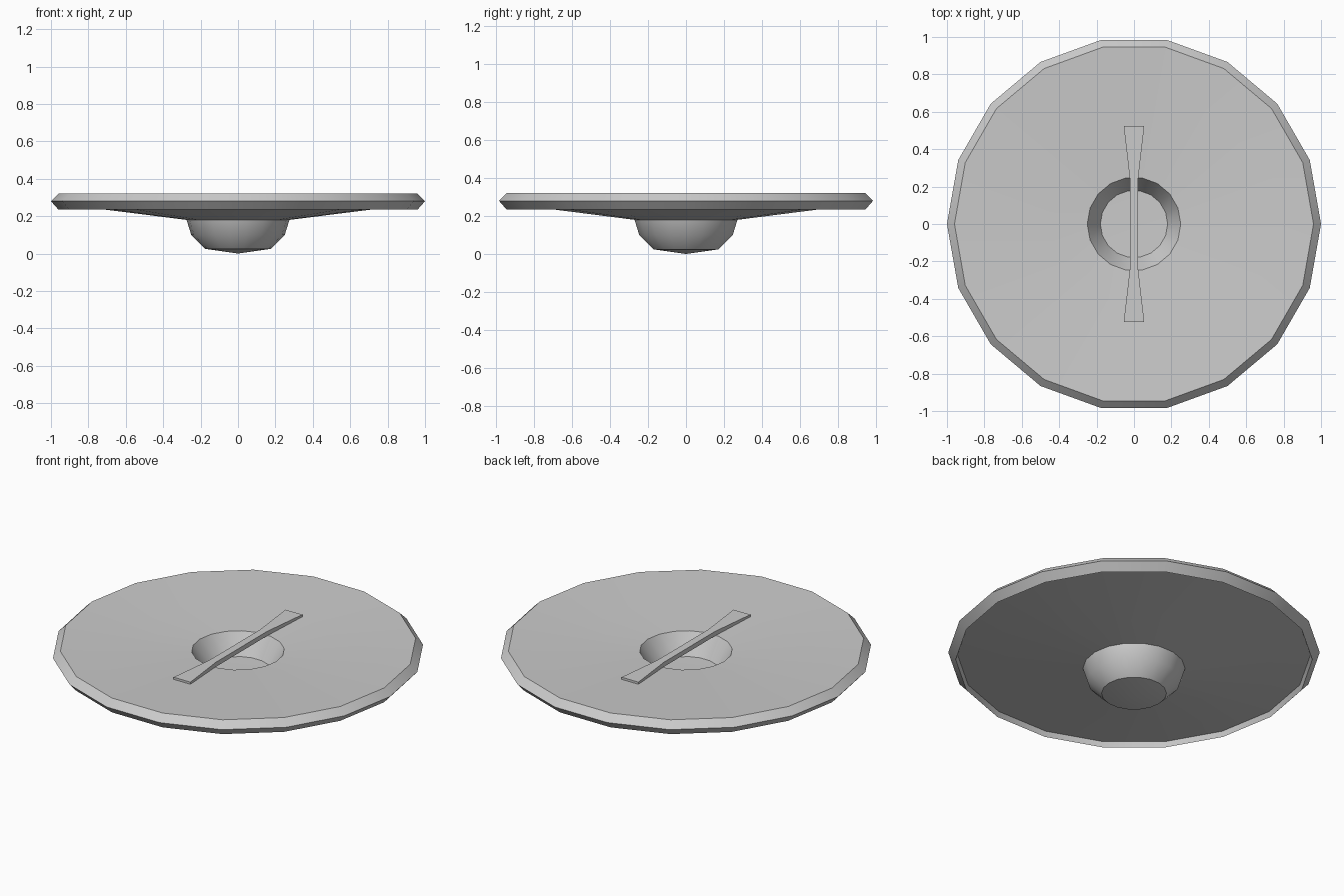
import bpy
import bmesh
from math import pi

SIDES = 18

if "Cube" in bpy.data.objects:
    bpy.data.objects.remove(bpy.data.objects["Cube"], do_unlink=True)

grey = bpy.data.materials.new("steel_grey")
grey.use_nodes = True
grey.diffuse_color = (0.6, 0.6, 0.6, 1)
grey.node_tree.nodes["Principled BSDF"].inputs["Base Color"].default_value = grey.diffuse_color


def finish(bm, name, smooth):
    """Turn a bmesh into a named, coloured object."""
    bmesh.ops.recalc_face_normals(bm, faces=bm.faces)
    mesh = bpy.data.meshes.new(name)
    bm.to_mesh(mesh)
    bm.free()
    mesh.materials.append(grey)
    obj = bpy.data.objects.new(name, mesh)
    bpy.context.collection.objects.link(obj)
    if smooth:
        bpy.ops.object.select_all(action="DESELECT")
        obj.select_set(True)
        bpy.context.view_layer.objects.active = obj
        bpy.ops.object.shade_smooth_by_angle(angle=pi / 6)
    return obj


def lathe(name, profile):
    """Revolve (radius, height) points around the z axis."""
    bm = bmesh.new()
    verts = [bm.verts.new((r, 0, z)) for r, z in profile]
    edges = [bm.edges.new(pair) for pair in zip(verts, verts[1:])]
    bmesh.ops.spin(bm, geom=verts + edges, cent=(0, 0, 0), axis=(0, 0, 1),
                   angle=2 * pi, steps=SIDES)
    bmesh.ops.remove_doubles(bm, verts=bm.verts, dist=0.0005)
    return finish(bm, name, True)


def slab(name, outline, bottom, top):
    """Extrude a flat outline upwards."""
    bm = bmesh.new()
    base = bm.faces.new([bm.verts.new((x, y, bottom)) for x, y in outline])
    made = bmesh.ops.extrude_face_region(bm, geom=[base], use_keep_orig=True)
    for v in made["geom"]:
        if isinstance(v, bmesh.types.BMVert):
            v.co.z = top
    return finish(bm, name, False)


# Dished plate with bevelled rim and central bowl
inner_bowl = [(0, 0.163), (0.18, 0.166), (0.25, 0.287)]
rim = [(0.96, 0.32), (1.0, 0.28), (0.96, 0.235), (0.95, 0.265)]
outer_bowl = [(0.275, 0.18), (0.25, 0.1), (0.175, 0.025), (0, 0)]
lathe("plate_with_bowl", inner_bowl + rim + outer_bowl)

# Bar handle across the bowl, flared at both ends
side = [(0.055, -0.525), (0.022, -0.24), (0.022, 0.24), (0.055, 0.525)]
slab("bar_handle", side + [(-x, y) for x, y in reversed(side)], 0.286, 0.313)
